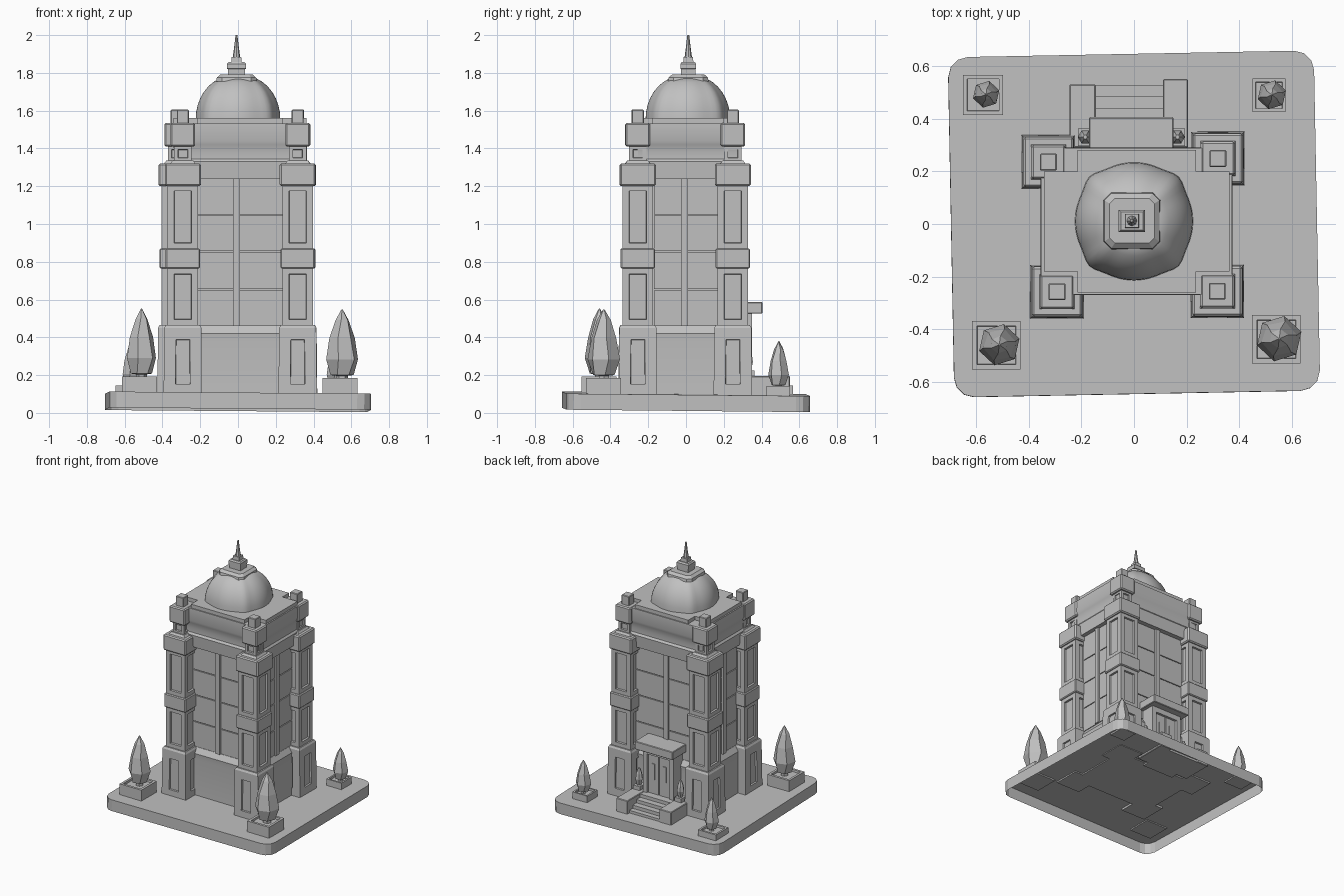
import bpy, bmesh, math
from math import cos, sin, pi
from mathutils import Vector

if "Cube" in bpy.data.objects:
    bpy.data.objects.remove(bpy.data.objects["Cube"])

stone = bpy.data.materials.new("plain grey stone")
stone.use_nodes = True
GREY = (0.53, 0.53, 0.53, 1)
stone.diffuse_color = GREY
stone.node_tree.nodes["Principled BSDF"].inputs["Base Color"].default_value = GREY


def rect(hx, hy):
    return [(-hx, -hy), (hx, -hy), (hx, hy), (-hx, hy)]


def polygon(r, n, turn=0.0):
    return [(r * cos(2 * pi * i / n + turn), r * sin(2 * pi * i / n + turn)) for i in range(n)]


def loft(name, centre, rings, bottom=True, panel=None, smooth=False):
    """Stack of outlines (z, points) joined by side faces; panel = (margin, depth) on the sides."""
    bm = bmesh.new()
    rows = [[bm.verts.new((centre[0] + x, centre[1] + y, z)) for x, y in pts] for z, pts in rings]
    sides = []
    for a, b in zip(rows, rows[1:]):
        for i in range(len(a)):
            j = (i + 1) % len(a)
            sides.append(bm.faces.new((a[i], a[j], b[j], b[i])))
    bm.faces.new(rows[-1])
    if bottom:
        bm.faces.new(rows[0][::-1])
    bm.normal_update()
    if panel:
        bmesh.ops.inset_individual(bm, faces=sides, thickness=panel[0], use_even_offset=True)
        bmesh.ops.inset_individual(bm, faces=sides, thickness=0.003, depth=-panel[1])
    mesh = bpy.data.meshes.new(name)
    bm.to_mesh(mesh)
    bm.free()
    mesh.materials.append(stone)
    ob = bpy.data.objects.new(name, mesh)
    bpy.context.collection.objects.link(ob)
    if smooth:
        bpy.ops.object.select_all(action='DESELECT')
        ob.select_set(True)
        bpy.context.view_layer.objects.active = ob
        bpy.ops.object.shade_smooth_by_angle(angle=math.radians(35))
    return ob


def stack(name, centre, profile, **kw):
    return loft(name, centre, [(z, rect(hx, hy)) for z, hx, hy in profile], **kw)


def box(name, x0, x1, y0, y1, z0, z1, **kw):
    hx, hy = (x1 - x0) / 2, (y1 - y0) / 2
    return stack(name, ((x0 + x1) / 2, (y0 + y1) / 2), [(z0, hx, hy), (z1, hx, hy)], **kw)


def bevel(ob, width):
    mod = ob.modifiers.new("soft edges", 'BEVEL')
    mod.width = width
    mod.segments = 1


# Hollow ground slab with rounded corners, slightly askew
outline = []
R = 0.075
for k, (sx, sy) in enumerate([(1, 1), (-1, 1), (-1, -1), (1, -1)]):
    for s in range(4):
        a = k * pi / 2 + s * pi / 6
        outline.append((sx * (0.694 - R) + R * cos(a), sy * (0.645 - R) + R * sin(a)))
slab = loft("ground_slab", (0, 0), [(-0.04, outline), (0.045, outline)], bottom=False)
slab.location.z = 0.056
slab.rotation_euler = (-0.010, 0.008, 0.019)

# Central block: plinth, recessed walls, moulded cornice and cross-shaped roof
MID = (0.01, 0.01)
WX, WY = 0.31, 0.224
stack("plinth", MID, [(0.09, 0.34, 0.255), (0.38, 0.335, 0.25), (0.42, 0.34, 0.255),
                      (0.46, WX + 0.006, WY + 0.006)], smooth=True)
stack("walls", MID, [(0.44, WX, WY), (1.26, WX, WY)])
stack("cornice", MID, [(1.237, 0.35, 0.268), (1.33, 0.356, 0.276), (1.345, 0.345, 0.264),
                       (1.38, 0.345, 0.264), (1.42, 0.354, 0.272), (1.44, 0.364, 0.28),
                       (1.532, 0.362, 0.278)], smooth=True)
ax, ay, bx, by = 0.352, 0.27, 0.225, 0.19
cross = [(ax, -by), (ax, by), (bx, by), (bx, ay), (-bx, ay), (-bx, by),
         (-ax, by), (-ax, -by), (-bx, -by), (-bx, -ay), (bx, -ay), (bx, -by)]
loft("roof", MID, [(1.53, cross), (1.56, cross)])

# Window panes and mullions on the four walls
FLOORS = [0.46, 0.652, 0.855, 1.047, 1.24]
for side, (n, dist) in {"front": ((0, -1), WY), "back": ((0, 1), WY),
                        "left": ((1, 0), WX), "right": ((-1, 0), WX)}.items():
    n = Vector(n)
    along = Vector((abs(n.y), abs(n.x)))
    half = 0.25 if n.x == 0 else 0.18

    def wall_plate(name, u0, u1, z0, z1, thick):
        a = Vector(MID) + n * dist + along * u0
        b = Vector(MID) + n * (dist + thick) + along * u1
        box(name, min(a.x, b.x), max(a.x, b.x), min(a.y, b.y), max(a.y, b.y), z0, z1)

    for col, (u0, u1) in enumerate([(-half, -0.03), (0.0, half)]):
        for row, (z0, z1) in enumerate(zip(FLOORS, FLOORS[1:])):
            wall_plate(f"{side}_pane_{col}_{row}", u0, u1, z0 + 0.003, z1 - 0.003, 0.008)
    wall_plate(side + "_mullion", -0.037, 0.0, 0.46, 1.25, 0.022)

# Corner towers: (name, centre)
for name, c in [("front_right", (-0.292, -0.257)), ("front_left", (0.316, -0.255)),
                ("back_right", (-0.325, 0.235)), ("back_left", (0.318, 0.248))]:

    def part(label, z0, z1, h0, h1=None, **kw):
        h1 = h1 or h0
        return stack(f"{name}_{label}", c, [(z0, h0, h0), (z1, h1, h1)], **kw)

    part("tower_base", 0.09, 0.45, 0.102, 0.098, panel=(0.062, 0.012))
    part("tower_base_lip", 0.45, 0.465, 0.098, 0.09)
    part("lower_shaft", 0.46, 0.77, 0.08, panel=(0.034, 0.014))
    bevel(part("middle_belt", 0.765, 0.87, 0.091), 0.006)
    part("upper_shaft", 0.865, 1.21, 0.08, panel=(0.034, 0.014))
    bevel(part("upper_belt", 1.2, 1.32, 0.095), 0.008)
    part("neck_foot", 1.315, 1.335, 0.07, 0.055)
    part("neck", 1.33, 1.415, 0.046, panel=(0.02, 0.012))
    bevel(part("top_block", 1.41, 1.535, 0.065), 0.008)
    bevel(part("corner_cap", 1.53, 1.605, 0.032), 0.004)

# Round dome with four narrow ridges
TOP = (0.0, 0.01)
N = 64
ribbed = [(t, 1 + 0.07 * abs(sin(2 * t)) ** 14) for t in [2 * pi * i / N for i in range(N)]]
dome = []
for step in range(8):
    a = step / 7 * math.radians(66)
    r = 0.224 * cos(a) ** 0.9
    dome.append((1.555 + 0.235 * sin(a), [(r * k * cos(t), r * k * sin(t)) for t, k in ribbed]))
loft("dome", TOP, dome, smooth=True)

# Finial
tip = (-0.008, 0.012)


def chamfered(h, c):
    return [(h - c, -h), (h, c - h), (h, h - c), (h - c, h),
            (c - h, h), (-h, h - c), (-h, c - h), (c - h, -h)]


loft("dome_plate", tip, [(1.755, chamfered(0.108, 0.03)), (1.775, chamfered(0.104, 0.026)),
                         (1.792, chamfered(0.085, 0.02))])
stack("finial_block", tip, [(1.785, 0.046, 0.038), (1.82, 0.046, 0.038), (1.822, 0.05, 0.042),
                            (1.848, 0.05, 0.042), (1.858, 0.042, 0.034)])
stack("finial_neck", tip, [(1.855, 0.027, 0.027), (1.885, 0.025, 0.025)])
loft("spire", tip, [(1.88, polygon(0.02, 8)), (1.94, polygon(0.012, 8)), (2.0, polygon(0.005, 8))])

# Planters with faceted trees: (name, x, y, planter half width, ground z, rim z, tree radius, tip z)
for name, x, y, h, z0, z1, r, zt in [
        ("front_right", -0.522, -0.46, 0.092, 0.1, 0.193, 0.08, 0.552),
        ("front_left", 0.54, -0.437, 0.092, 0.09, 0.185, 0.088, 0.548),
        ("back_right", -0.572, 0.49, 0.076, 0.09, 0.145, 0.052, 0.38),
        ("back_left", 0.512, 0.488, 0.063, 0.08, 0.142, 0.056, 0.375)]:
    stack(name + "_planter", (x, y), [(z0, h, h), (z1, h, h), (z1, h * 0.8, h * 0.8),
                                      (z1 - 0.015, h * 0.78, h * 0.78)])
    tree = [(0.0, 0.35, 0.0), (0.07, 0.35, 0.0), (0.08, 0.7, 0.1), (0.3, 1.0, 0.3),
            (0.6, 0.78, 0.2), (0.85, 0.42, 0.4), (1.0, 0.04, 0.4)]
    zb = z1 - 0.015
    loft(name + "_tree", (x + 0.011, y + 0.002), [(zb + (zt - zb) * f, polygon(r * k, 6, turn))
                                                  for f, k, turn in tree])

# Rear entrance: portal, doors, canopy, steps and cheek blocks
box("portal", -0.14, 0.12, 0.2, 0.33, 0.09, 0.53)
for label, x0, x1 in [("right", -0.14, -0.105), ("left", 0.085, 0.12)]:
    box(label + "_door_post", x0, x1, 0.32, 0.35, 0.19, 0.53)
box("door_head", -0.14, 0.12, 0.32, 0.35, 0.485, 0.53)
for label, x0, x1 in [("right", -0.1, -0.014), ("left", -0.006, 0.08)]:
    box(label + "_door", x0, x1, 0.325, 0.338, 0.19, 0.48)
    box(label + "_door_light", x0 + 0.03, x1 - 0.03, 0.33, 0.344, 0.3, 0.42)
bevel(box("canopy", -0.17, 0.15, 0.24, 0.405, 0.525, 0.587), 0.004)
box("landing", -0.15, 0.115, 0.24, 0.395, 0.08, 0.19)
for i, (y1, z) in enumerate([(0.44, 0.165), (0.485, 0.14), (0.525, 0.115)]):
    box(f"step_{i + 1}", -0.15, 0.115, 0.3, y1, 0.08, z)
for label, x0, x1, y1, xc in [("right", -0.245, -0.145, 0.53, -0.185), ("left", 0.11, 0.205, 0.55, 0.165)]:
    bevel(box(label + "_cheek", x0, x1, 0.29, y1, 0.08, 0.195), 0.004)
    box(label + "_urn_stand", xc - 0.028, xc + 0.028, 0.295, 0.362, 0.19, 0.225)
    loft(label + "_urn", (xc, 0.33), [(0.22, polygon(0.016, 6)), (0.27, polygon(0.028, 6)),
                                      (0.31, polygon(0.022, 6)), (0.35, polygon(0.008, 6))])
